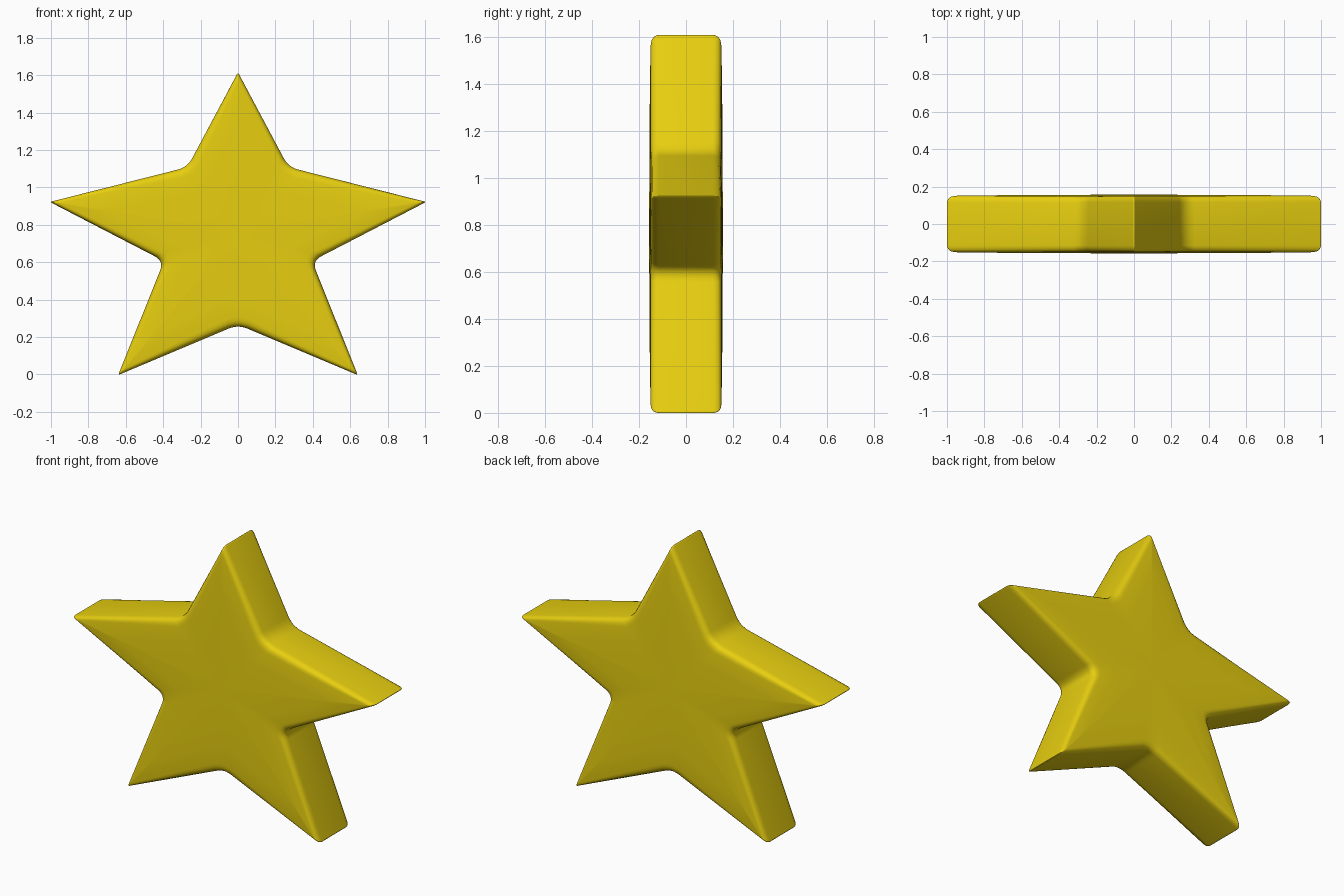
import bpy, bmesh
from mathutils import Vector

if "Cube" in bpy.data.objects:
    bpy.data.objects.remove(bpy.data.objects["Cube"])

# right half of the outline (x, z), top tip to bottom notch, alternating tip / notch
half = [(0, 1.615), (0.270, 1.108), (1.006, 0.922), (0.396, 0.606), (0.641, -0.004), (0, 0.266)]
pts = [Vector(p) for p in half] + [Vector((-x, z)) for x, z in half[-2:0:-1]]
centre = Vector((0, 0.76))
n = len(pts)

# rounded corners: each outline point keeps the inward direction of its corner
outline = []
for i, p in enumerate(pts):
    a = (pts[i - 1] - p).normalized()
    b = (pts[(i + 1) % n] - p).normalized()
    tip = i % 2 == 0
    r = 0.013 if tip else 0.055
    inward = (a + b).normalized() * (1 if tip else -1)
    steps = 4 if tip else 6
    for k in range(steps + 1):
        t = k / steps
        q = p + a * r * (1 - t) ** 2 + b * r * t ** 2
        outline.append((q, inward))

# soft edge profile: (inset, depth, scale toward centre), from middle to face
profile = [(0, 0.115, 1), (0.003, 0.127, 1), (0.010, 0.138, 1), (0.020, 0.145, 1),
           (0.034, 0.149, 1), (0.052, 0.151, 1), (0.055, 0.154, 0.75), (0.055, 0.156, 0.4)]
layers = [(d, -y, s) for d, y, s in reversed(profile)] + profile

bm = bmesh.new()
rings = []
for d, y, s in layers:
    ring = []
    for q, inward in outline:
        v = centre + (q + inward * d - centre) * s
        ring.append(bm.verts.new((v.x, y, v.y)))
    rings.append(ring)
m = len(outline)
for r0, r1 in zip(rings, rings[1:]):
    for j in range(m):
        k = (j + 1) % m
        bm.faces.new((r0[j], r0[k], r1[k], r1[j]))
# close the two faces
for ring, y in ((rings[0], -0.157), (rings[-1], 0.157)):
    c = bm.verts.new((centre.x, y, centre.y))
    for j in range(m):
        bm.faces.new((ring[j], ring[(j + 1) % m], c))
bmesh.ops.recalc_face_normals(bm, faces=bm.faces)
for f in bm.faces:
    f.smooth = True

mesh = bpy.data.meshes.new("star")
bm.to_mesh(mesh)
bm.free()
star = bpy.data.objects.new("star", mesh)
bpy.context.collection.objects.link(star)

yellow = bpy.data.materials.new("golden yellow")
yellow.diffuse_color = (0.80, 0.62, 0.005, 1)
yellow.use_nodes = True
yellow.node_tree.nodes["Principled BSDF"].inputs["Base Color"].default_value = yellow.diffuse_color
mesh.materials.append(yellow)
